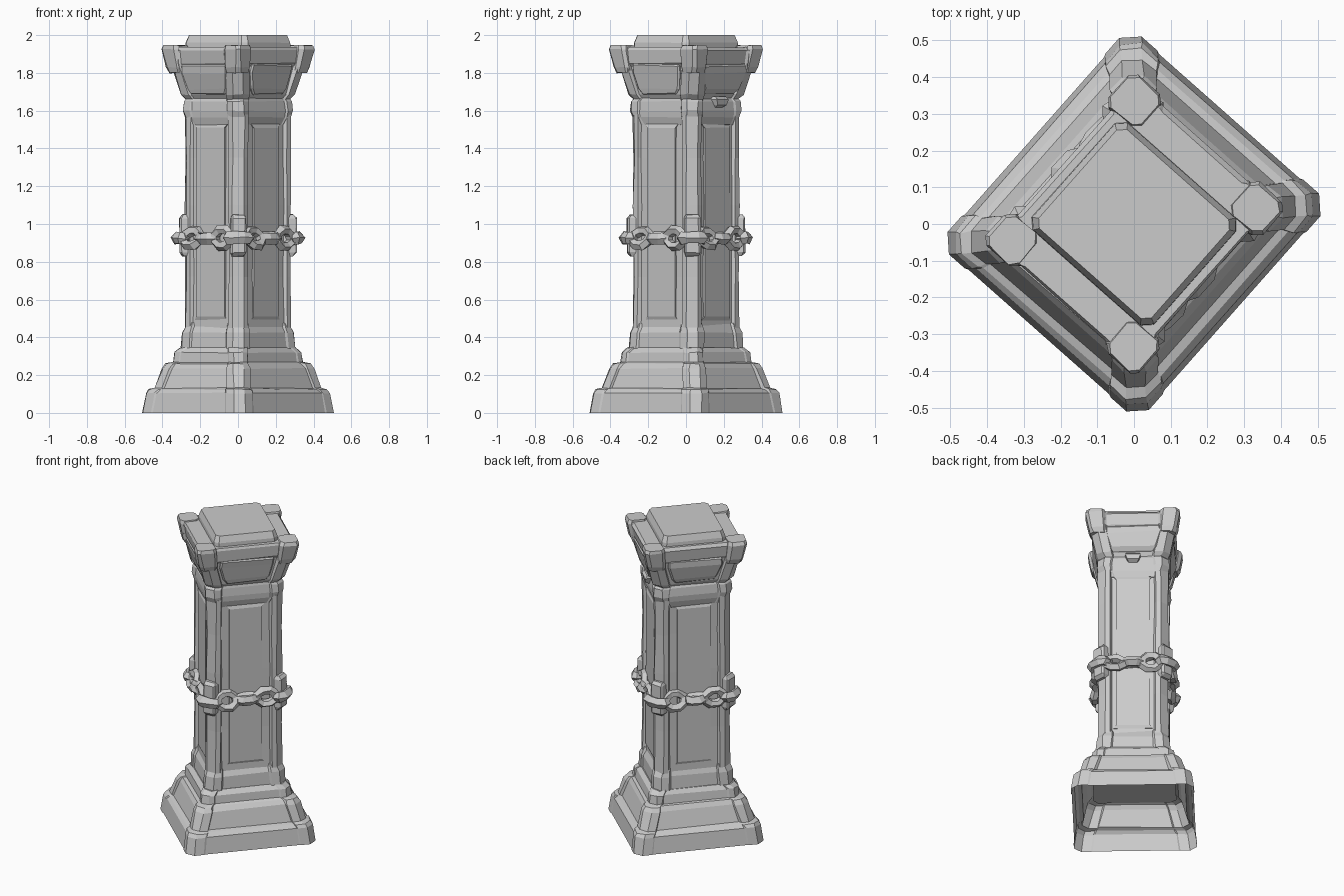
import bpy, bmesh, math, random
from mathutils import Matrix, Vector

random.seed(4)
if "Cube" in bpy.data.objects:
    bpy.data.objects.remove(bpy.data.objects["Cube"], do_unlink=True)

TURN = Matrix.Rotation(math.radians(48.5), 4, "Z")
CORNERS = [(1, 1), (-1, 1), (-1, -1), (1, -1)]

stone = bpy.data.materials.new("grey_stone")
stone.use_nodes = True
GREY = (0.6, 0.6, 0.6, 1)
stone.diffuse_color = GREY
stone.node_tree.nodes["Principled BSDF"].inputs["Base Color"].default_value = GREY


def finish(name, bm, rough=0.0, bevel=0.0):
    """Roughen slightly, turn to the pillar's heading and link as a flat-shaded object."""
    for v in bm.verts:
        if 0.001 < v.co.z < 1.999:
            v.co += Vector([random.uniform(-rough, rough) for _ in range(3)])
    bmesh.ops.recalc_face_normals(bm, faces=bm.faces)
    bm.transform(TURN)
    mesh = bpy.data.meshes.new(name)
    bm.to_mesh(mesh)
    bm.free()
    mesh.materials.append(stone)
    ob = bpy.data.objects.new(name, mesh)
    bpy.context.collection.objects.link(ob)
    if bevel:
        mod = ob.modifiers.new("worn_edges", "BEVEL")
        mod.width, mod.segments, mod.limit_method = bevel, 1, "ANGLE"


def ring(bm, z, hx, hy, cut, width=0, recess=0, centre=(0, 0)):
    """Rectangle with cut corners; the sides between corner strips may be recessed."""
    verts = []
    for sx, sy in CORNERS:
        pts = [(hx, hy - cut), (hx - cut, hy)]
        if width:
            pts = [(hx - recess, hy - width), (hx, hy - width + .01)] + pts
            pts += [(hx - width + .01, hy), (hx - width, hy - recess)]
        if sx * sy < 0:
            pts.reverse()
        verts += [bm.verts.new((centre[0] + sx * x, centre[1] + sy * y, z)) for x, y in pts]
    return verts


def skin(bm, rings, bottom=True):
    """Join rings of vertices into a closed stack."""
    for a, b in zip(rings, rings[1:]):
        n = len(a)
        for i in range(n):
            bm.faces.new((a[i], a[(i + 1) % n], b[(i + 1) % n], b[i]))
    bm.faces.new(rings[-1])
    if bottom:
        bm.faces.new(rings[0])


def stack(name, rows, bottom=True, rough=0.003):
    """Rows give (z, half x, half y, corner cut, strip width, side recess)."""
    bm = bmesh.new()
    skin(bm, [ring(bm, *row) for row in rows], bottom)
    finish(name, bm, rough)


def corner_blocks(name, rows, rough=0.003):
    """Rows give (z, outer x, outer y, width, cut) for a block at each corner."""
    for i, (sx, sy) in enumerate(CORNERS):
        bm = bmesh.new()
        skin(bm, [ring(bm, z, w / 2, w / 2, c, centre=(sx * (x - w / 2), sy * (y - w / 2)))
                  for z, x, y, w, c in rows])
        finish(f"{name}_{i + 1}", bm, rough)


def side_slabs(name, rows, rough=0.002, bevel=0.0, sides=range(4)):
    """Rows give (z, reach on x sides, reach on y sides, half width) per face."""
    for i in sides:
        bm = bmesh.new()
        rings = []
        for z, rx, ry, hw in rows:
            r = ry if i % 2 else rx
            rings.append([bm.verts.new((x, y, z)) for x, y in
                          ((r - .06, -hw), (r, -hw), (r, hw), (r - .06, hw))])
        skin(bm, rings)
        bm.transform(Matrix.Rotation(math.pi / 2 * i, 4, "Z"))
        finish(f"{name}_{i + 1}", bm, rough, bevel)


# Stepped base, open underneath
stack("plinth", [(0, .396, .366, .043, .11, .004), (.105, .383, .352, .043, .11, .005),
                 (.125, .371, .34, .04, .11, .012), (.132, .35, .318, .04, .10, .012),
                 (.235, .320, .290, .04, .10, .012), (.26, .305, .273, .035, .09, .014),
                 (.268, .276, .249, .035, .08, .006)], bottom=False)
stack("base_step", [(.26, .276, .249, .035, .08, .005), (.32, .270, .243, .035, .08, .005),
                    (.345, .248, .224, .035, .08, .008)])
stack("base_collar", [(.34, .245, .222, .04, .10, .009), (.425, .240, .217, .04, .10, .009),
                      (.475, .222, .20, .04, .085, .014)])

# Shaft with recessed panels between corner pilasters
stack("shaft", [(.45, .232, .21, .045, .085, .017), (.72, .228, .206, .042, .08, .017),
                (1.1, .232, .209, .045, .085, .017), (1.35, .227, .206, .042, .08, .017),
                (1.58, .23, .209, .045, .085, .017)])
side_slabs("shaft_panel", [(.49, .214, .192, .115), (.51, .221, .199, .10),
                           (1.51, .221, .199, .10), (1.53, .214, .192, .115)], rough=.001)

# Neck band and flared capital
stack("neck_band", [(1.525, .217, .195, .04, .09, .002), (1.565, .23, .208, .045, .085, .006),
                    (1.60, .238, .215, .04, .09, .01), (1.65, .235, .211, .04, .09, .01),
                    (1.675, .218, .196, .04, .09, .005)])
stack("capital", [(1.655, .222, .20, .04, .09, .01), (1.685, .246, .22, .04, .10, .014),
                  (1.83, .284, .25, .04, .10, .02), (1.85, .288, .252, .04, .10, .008),
                  (1.92, .296, .255, .04, .10, .004), (1.937, .285, .245, .04, .10, .004)])
side_slabs("capital_panel", [(1.685, .238, .213, .12), (1.715, .255, .227, .14),
                             (1.80, .277, .243, .165), (1.845, .284, .248, .16)],
           rough=.006, bevel=.008)
corner_blocks("capital_corner_block", [(1.80, .282, .252, .10, .02), (1.83, .294, .264, .11, .02),
                                       (1.925, .313, .281, .12, .02), (1.947, .307, .275, .11, .02)])
side_slabs("neck_stone", [(1.615, .23, .19, .025), (1.63, .255, .215, .035),
                          (1.66, .26, .22, .045), (1.675, .245, .2, .04)], sides=[0])

# Top cap
stack("top_cap", [(1.925, .196, .222, .025), (1.96, .194, .22, .025), (2.0, .18, .205, .02)],
      rough=.001)

# Brackets that hold the chain at the corners
corner_blocks("chain_bracket", [(.83, .238, .216, .085, .04), (.85, .254, .232, .105, .045),
                                (1.03, .254, .232, .105, .045), (1.05, .24, .218, .085, .04)])


def chain_link(name, pos, heading, length, height, wire, tilt):
    """Chunky oval link; tilt 90 lies face-on, tilt 0 lies edge-on."""
    bm = bmesh.new()
    major, minor = 8, 5
    loops = []
    for i in range(major):
        a = math.tau * (i + .5) / major
        out = Vector((math.cos(a), math.sin(a), 0))
        mid = Vector((out.x * (length / 2 - wire), out.y * (height / 2 - wire), 0))
        loops.append([bm.verts.new(mid + out * wire * math.cos(b) + Vector((0, 0, wire * math.sin(b))))
                      for b in (math.tau * j / minor for j in range(minor))])
    for i in range(major):
        a, b = loops[i], loops[(i + 1) % major]
        for j in range(minor):
            k = (j + 1) % minor
            bm.faces.new((a[j], b[j], b[k], a[k]))
    bm.transform(Matrix.Translation(pos) @ Matrix.Rotation(heading, 4, "Z")
                 @ Matrix.Rotation(math.radians(tilt), 4, "X"))
    finish(name, bm, .004)


# Chain of alternating links, wrapped round the shaft
CHAIN_Z = .925
for side in range(4):
    angle = math.pi / 2 * side
    reach, half = (.209, .232) if side % 2 else (.232, .209)
    out = Vector((round(math.cos(angle)), round(math.sin(angle)), 0))
    along = Vector((-out.y, out.x, 0))
    up = Vector((0, 0, CHAIN_Z))
    for s in (-1, 1):
        chain_link(f"face_link_{side + 1}_{'a' if s < 0 else 'b'}",
                   out * (reach + .012) + along * s * (half * .52) + up,
                   angle + math.pi / 2, .17, .145, .027, 78 + 12 * s)
    chain_link(f"middle_link_{side + 1}", out * (reach + .012) + up,
               angle + math.pi / 2, .16, .10, .031, 8)
    chain_link(f"corner_link_{side + 1}", out * (reach - .006) + along * (half - .006) + up,
               angle + math.pi * .75, .18, .11, .034, -5)
